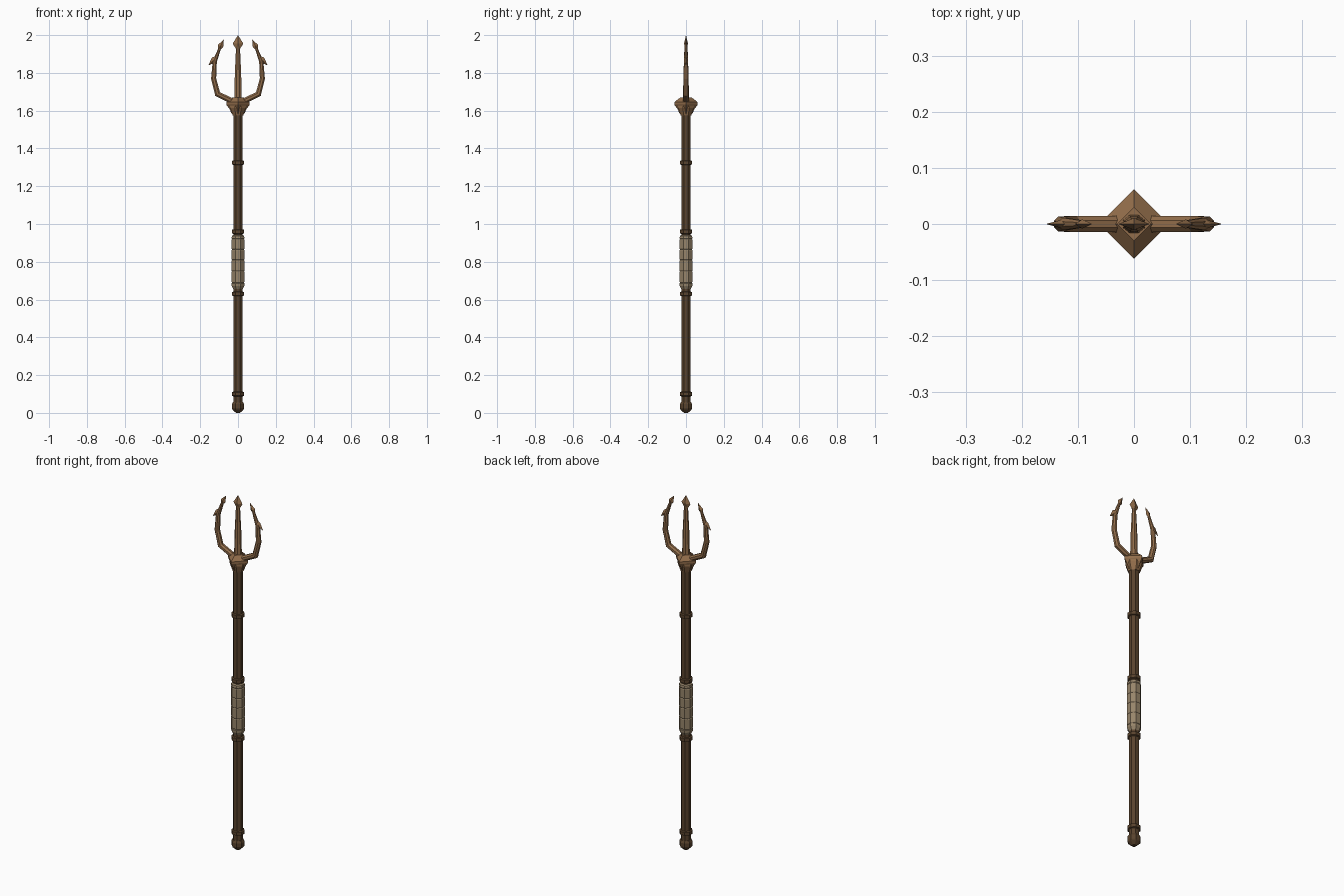
import bpy, bmesh, math
from mathutils import Vector

if "Cube" in bpy.data.objects:
    bpy.data.objects.remove(bpy.data.objects["Cube"])


def material(name, color):
    m = bpy.data.materials.new(name)
    m.diffuse_color = (*color, 1)
    m.use_nodes = True
    m.node_tree.nodes["Principled BSDF"].inputs["Base Color"].default_value = m.diffuse_color
    return m


WOOD = material("dark_wood", (0.10, 0.056, 0.026))
BRONZE = material("bronze", (0.29, 0.155, 0.07))
WRAP = material("grip_wrap", (0.31, 0.235, 0.145))


def skin(name, rings, mat, mirror=False):
    """Bridge equal-sized rings of points and cap both ends."""
    bm = bmesh.new()
    loops = [[bm.verts.new(p) for p in ring] for ring in rings]
    n = len(loops[0])
    for a, b in zip(loops, loops[1:]):
        for i in range(n):
            j = (i + 1) % n
            bm.faces.new((a[i], a[j], b[j], b[i]))
    bm.faces.new(loops[0][::-1])
    bm.faces.new(loops[-1])
    bmesh.ops.remove_doubles(bm, verts=bm.verts, dist=1e-5)
    bmesh.ops.recalc_face_normals(bm, faces=bm.faces)
    me = bpy.data.meshes.new(name)
    bm.to_mesh(me)
    bm.free()
    me.materials.append(mat)
    ob = bpy.data.objects.new(name, me)
    bpy.context.collection.objects.link(ob)
    if mirror:
        ob.modifiers.new("mirror", "MIRROR").use_clip = False
    return ob


def sweep(name, path, mat, sides=8, turn=0.0, flat=1.0, mirror=False):
    """Path of (x, z, radius) in the front plane; flat scales the y depth."""
    pts = [Vector((x, 0, z)) for x, z, r in path]
    rings = []
    for k, p in enumerate(pts):
        d_in = (p - pts[max(k - 1, 0)]).normalized()
        d_out = (pts[min(k + 1, len(pts) - 1)] - p).normalized()
        t = (d_in + d_out).normalized()
        side = Vector((t.z, 0, -t.x))
        miter = 1.0
        if 0 < k < len(pts) - 1:
            miter = 1 / max(0.6, t.dot(d_in))
        r = path[k][2]
        ring = []
        for i in range(sides):
            a = 2 * math.pi * (i + turn) / sides
            ring.append(p + side * (r * miter * math.cos(a))
                        + Vector((0, r * flat * math.sin(a), 0)))
        rings.append(ring)
    return skin(name, rings, mat, mirror)


def lathe(name, profile, mat, sides=8, turn=0.5, flat=1.0):
    return sweep(name, [(0, z, r) for z, r in profile], mat, sides, turn, flat)


# Shaft and pommel
lathe("shaft", [(0.03, 0.027), (1.60, 0.027)], WOOD)
lathe("pommel", [(0.0, 0.012), (0.018, 0.032), (0.026, 0.035), (0.046, 0.035),
                 (0.058, 0.028)], WOOD)

# Rings along the shaft
for i, z in enumerate((0.10, 0.63, 0.96, 1.325)):
    lathe(f"shaft_ring_{i + 1}", [(z - 0.012, 0.027), (z - 0.009, 0.035),
                                  (z + 0.009, 0.035), (z + 0.012, 0.027)], WOOD)

# Wrapped grip with shallow grooves
grip = [(0.655, 0.027), (0.672, 0.036)]
for z in (0.69, 0.75, 0.81, 0.865, 0.92):
    grip += [(z - 0.004, 0.037), (z, 0.034), (z + 0.004, 0.037)]
grip += [(0.937, 0.035), (0.942, 0.027)]
lathe("grip", grip, WRAP)

# Four-cornered collar on a round neck
lathe("collar_neck", [(1.575, 0.030), (1.585, 0.034), (1.615, 0.045),
                      (1.635, 0.044)], BRONZE)
lathe("collar", [(1.585, 0.034), (1.61, 0.046), (1.632, 0.062),
                 (1.645, 0.062), (1.67, 0.030)], BRONZE, sides=4, turn=0)

# Centre prong and its point
lathe("centre_prong", [(1.64, 0.022), (1.68, 0.021), (1.80, 0.018), (1.94, 0.011)],
      BRONZE, flat=0.8)
lathe("centre_point", [(1.925, 0.009), (1.955, 0.028), (2.0, 0.0)],
      BRONZE, sides=4, turn=0, flat=0.38)

# Curved side prongs, points and outer barbs
sweep("side_prongs", [(0.02, 1.645, 0.016), (0.108, 1.688, 0.0155),
                      (0.129, 1.77, 0.0145), (0.123, 1.86, 0.012),
                      (0.094, 1.938, 0.007)],
      BRONZE, turn=0.5, mirror=True)
sweep("side_points", [(0.099, 1.925, 0.006), (0.092, 1.943, 0.015),
                      (0.075, 1.976, 0.0)],
      BRONZE, sides=4, flat=0.55, mirror=True)
sweep("side_barbs", [(0.108, 1.888, 0.006), (0.126, 1.869, 0.017),
                     (0.157, 1.840, 0.0)],
      BRONZE, sides=4, flat=0.5, mirror=True)
